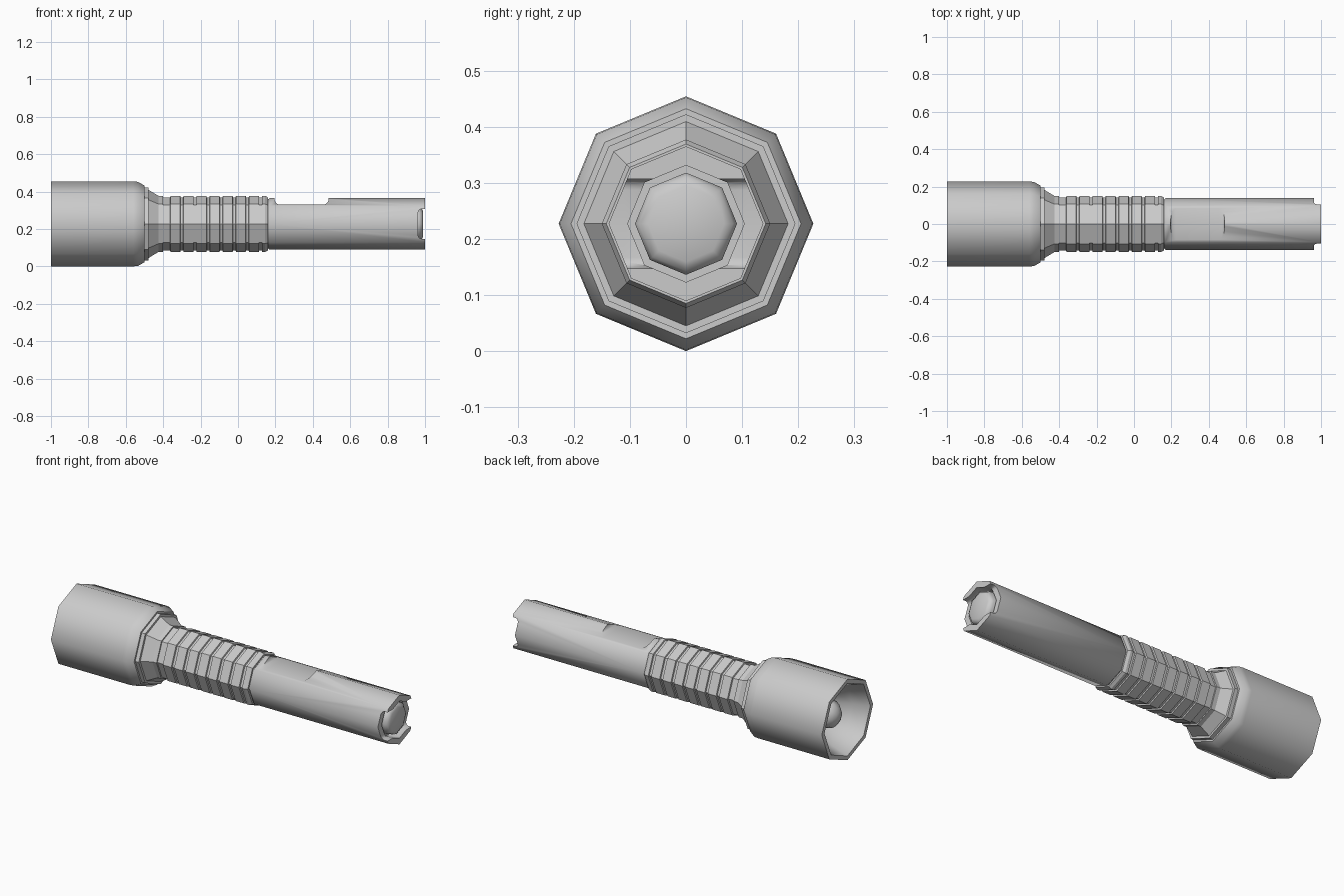
import bpy, bmesh, math

if "Cube" in bpy.data.objects:
    bpy.data.objects.remove(bpy.data.objects["Cube"])

SIDES = 8
AXIS_Z = 0.227


def lathe(name, profile, smooth=True):
    """Revolve (x, radius) points around the torch axis with eight sides."""
    bm = bmesh.new()
    rings = []
    for x, r in profile:
        if r == 0:
            rings.append([bm.verts.new((x, 0, AXIS_Z))])
        else:
            rings.append([bm.verts.new((x, r * math.sin(a), AXIS_Z + r * math.cos(a)))
                          for a in (2 * math.pi * i / SIDES for i in range(SIDES))])
    for a, b in zip(rings, rings[1:]):
        for i in range(SIDES):
            j = (i + 1) % SIDES
            if len(a) == 1:
                bm.faces.new((a[0], b[i], b[j]))
            elif len(b) == 1:
                bm.faces.new((a[i], a[j], b[0]))
            else:
                bm.faces.new((a[i], a[j], b[j], b[i]))
    bmesh.ops.recalc_face_normals(bm, faces=bm.faces)
    mesh = bpy.data.meshes.new(name)
    bm.to_mesh(mesh)
    bm.free()
    ob = bpy.data.objects.new(name, mesh)
    bpy.context.collection.objects.link(ob)
    if smooth:
        smooth_by_angle(ob)
    return ob


def activate(ob):
    bpy.ops.object.select_all(action='DESELECT')
    ob.select_set(True)
    bpy.context.view_layer.objects.active = ob


def smooth_by_angle(ob):
    activate(ob)
    bpy.ops.object.shade_smooth_by_angle(angle=math.radians(50))


def cut_rounded_box(target, x0, x1, z0, z1, radius):
    """Subtract a box whose edges along y are rounded."""
    bm = bmesh.new()
    bmesh.ops.create_cube(bm, size=1)
    for v in bm.verts:
        v.co = ((x0 + x1) / 2 + v.co.x * (x1 - x0), v.co.y * 0.6,
                (z0 + z1) / 2 + v.co.z * (z1 - z0))
    edges = [e for e in bm.edges if abs(e.verts[0].co.y - e.verts[1].co.y) > 0.5]
    bmesh.ops.bevel(bm, geom=edges, offset=radius, segments=4, profile=0.5, affect='EDGES')
    bmesh.ops.recalc_face_normals(bm, faces=bm.faces)
    mesh = bpy.data.meshes.new("cutter")
    bm.to_mesh(mesh)
    bm.free()
    cutter = bpy.data.objects.new("cutter", mesh)
    cutter.hide_render = True
    bpy.context.collection.objects.link(cutter)
    mod = target.modifiers.new("cut", 'BOOLEAN')
    mod.operation = 'DIFFERENCE'
    mod.solver = 'EXACT'
    mod.object = cutter
    activate(target)
    bpy.ops.object.modifier_apply(modifier=mod.name)
    bpy.data.objects.remove(cutter)


# Head: outer shell, rim and hollow reflector
lathe("head", [(-0.50, 0), (-0.50, 0.205), (-0.535, 0.225), (-0.56, 0.227), (-1, 0.227),
               (-1, 0.203), (-0.98, 0.195), (-0.91, 0.172), (-0.84, 0.13),
               (-0.78, 0.085), (-0.78, 0)])

# Bulb dome at the bottom of the reflector
dome = [(-0.87 - 0.08 * math.sin(t * math.pi / 10), 0.08 * math.cos(t * math.pi / 10))
        for t in range(5)]
lathe("bulb", [(-0.77, 0), (-0.77, 0.08)] + dome + [(-0.95, 0)])

# Stepped collar tapering to the neck
lathe("collar", [(-0.52, 0), (-0.52, 0.195), (-0.478, 0.195), (-0.478, 0.182),
                 (-0.425, 0.15), (-0.40, 0.15), (-0.40, 0.142), (-0.34, 0.142), (-0.34, 0)],
      smooth=False)

# Ribbed grip sleeve
grip = [(-0.363, 0), (-0.363, 0.142)]
PITCH = 0.07
for k in range(7):
    x = -0.363 + k * PITCH
    grip += [(x + 0.002, 0.150), (x + 0.054, 0.150), (x + 0.056, 0.142), (x + PITCH, 0.142)]
grip += [(0.129, 0.150), (0.145, 0.150), (0.16, 0.142), (0.16, 0)]
lathe("grip", grip, smooth=False)

# Rear tube with a recessed end, switch flat and two side notches
tube = lathe("rear_tube", [(0.15, 0), (0.15, 0.132), (0.163, 0.132), (0.168, 0.138), (1, 0.138),
                           (1, 0.104), (0.93, 0.104), (0.93, 0)], smooth=False)
cut_rounded_box(tube, 0.195, 0.485, 0.33, 0.50, 0.03)
cut_rounded_box(tube, 0.963, 1.10, 0.147, 0.307, 0.02)
smooth_by_angle(tube)

# Tail button
lathe("tail_button", [(0.92, 0), (0.92, 0.091), (0.968, 0.091), (0.982, 0.084),
                      (0.99, 0.068), (0.99, 0)])
